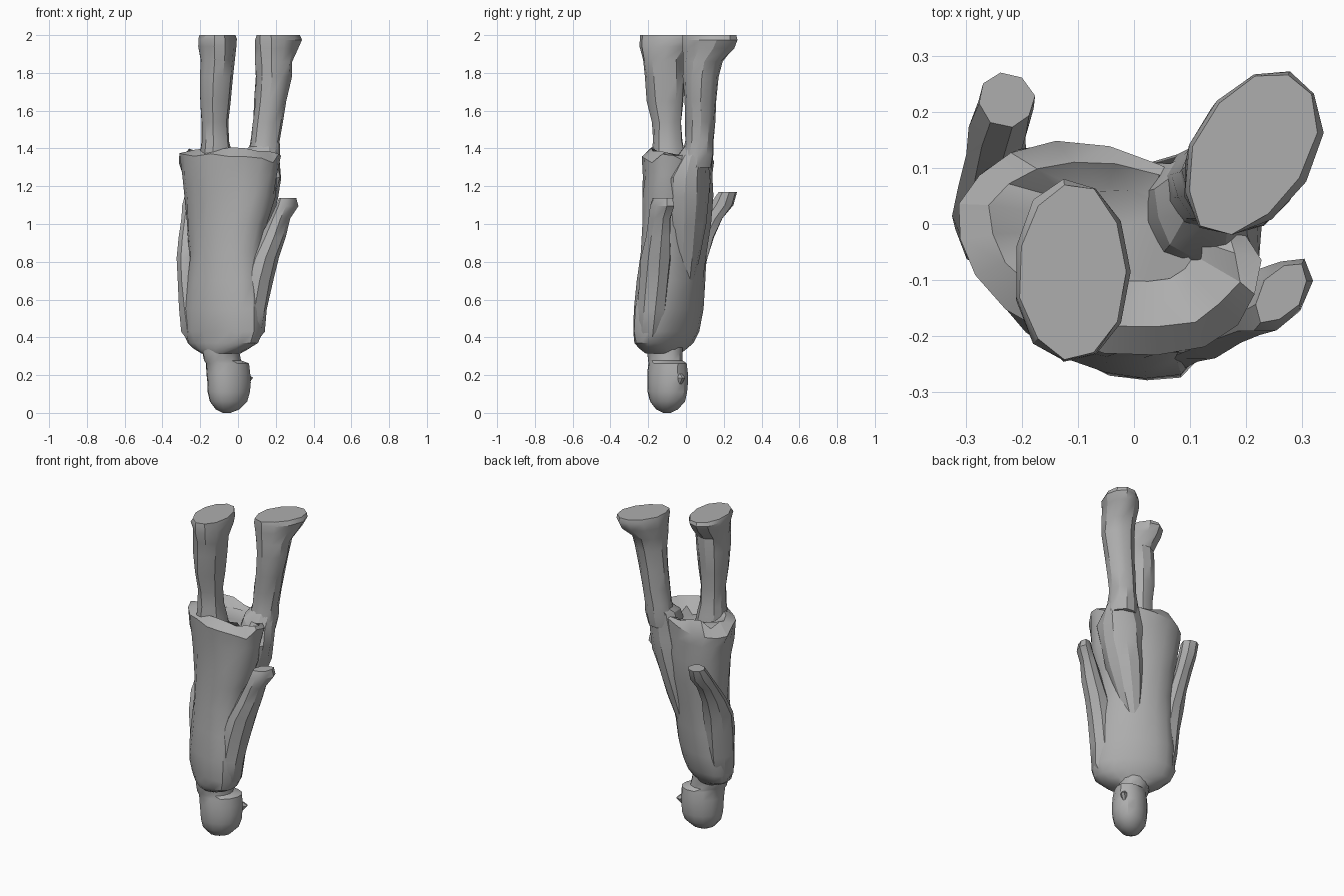
import bpy, bmesh, math, random

random.seed(4)
grey = bpy.data.materials.new("dark_grey")
grey.diffuse_color = (0.42, 0.42, 0.42, 1)


def loft(name, rings, sides=12, jitter=0.0, ragged=(), angle=32):
    """Skin elliptical rings (x, y, z, half_a, half_b, turn in degrees)."""
    bm = bmesh.new()
    loops = []
    for i, (x, y, z, a, b, turn) in enumerate(rings):
        t = math.radians(turn)
        loop = []
        for k in range(sides):
            p = 2 * math.pi * k / sides
            j = 1 + random.uniform(-jitter, jitter)
            u, v = a * j * math.cos(p), b * j * math.sin(p)
            dz = random.uniform(-0.03, 0.03) if i in ragged else 0
            loop.append(bm.verts.new((x + u * math.cos(t) - v * math.sin(t),
                                      y + u * math.sin(t) + v * math.cos(t), z + dz)))
        loops.append(loop)
    for lo, hi in zip(loops, loops[1:]):
        for k in range(sides):
            n = (k + 1) % sides
            bm.faces.new((lo[k], lo[n], hi[n], hi[k]))
    bm.faces.new(loops[0][::-1])
    bm.faces.new(loops[-1])
    bmesh.ops.recalc_face_normals(bm, faces=bm.faces)
    me = bpy.data.meshes.new(name)
    bm.to_mesh(me)
    bm.free()
    me.materials.append(grey)
    ob = bpy.data.objects.new(name, me)
    bpy.context.collection.objects.link(ob)
    bpy.ops.object.select_all(action='DESELECT')
    ob.select_set(True)
    bpy.context.view_layer.objects.active = ob
    bpy.ops.object.shade_smooth_by_angle(angle=math.radians(angle))
    return ob


T = -35  # the figure is turned: shoulders run from (-x, +y) to (+x, -y)
H = -55  # the head is turned a little further

# Head, upside down, with the crown on the ground
loft("head", [
    (-0.060, -0.100, 0.000, 0.020, 0.020, H),
    (-0.055, -0.100, 0.018, 0.055, 0.065, H),
    (-0.050, -0.098, 0.060, 0.088, 0.105, H),
    (-0.048, -0.097, 0.110, 0.099, 0.120, H),
    (-0.048, -0.097, 0.160, 0.100, 0.124, H),
    (-0.050, -0.097, 0.210, 0.098, 0.126, H),
    (-0.055, -0.098, 0.262, 0.090, 0.126, H),
    (-0.082, -0.110, 0.278, 0.086, 0.106, H),
    (-0.090, -0.112, 0.320, 0.090, 0.104, H),
    (-0.090, -0.115, 0.370, 0.100, 0.100, H)], 14, 0.015)

# Nose
loft("nose", [
    (0.040, -0.035, 0.150, 0.012, 0.012, H),
    (0.055, -0.025, 0.185, 0.020, 0.026, H),
    (0.045, -0.032, 0.205, 0.014, 0.014, H)], 6)

# Coat: shoulders, waist, flared ragged hem folding inward
loft("coat", [
    (-0.090, -0.120, 0.315, 0.110, 0.085, T),
    (-0.085, -0.122, 0.340, 0.165, 0.100, T),
    (-0.080, -0.115, 0.370, 0.220, 0.112, T),
    (-0.078, -0.105, 0.430, 0.240, 0.132, T),
    (-0.073, -0.095, 0.550, 0.238, 0.150, T),
    (-0.066, -0.080, 0.700, 0.225, 0.150, T),
    (-0.062, -0.065, 0.850, 0.218, 0.152, T),
    (-0.055, -0.050, 1.000, 0.230, 0.160, -31),
    (-0.045, -0.045, 1.150, 0.255, 0.168, -25),
    (-0.045, -0.045, 1.260, 0.268, 0.172, -20),
    (-0.048, -0.045, 1.345, 0.280, 0.178, -17),
    (-0.035, -0.035, 1.380, 0.230, 0.140, -17),
    (-0.010, -0.020, 1.340, 0.120, 0.080, -17)], 18, 0.03, (10, 11, 12))

# Front of the coat hanging over the right hip and blending into the leg
loft("coat_flap", [
    (-0.005, -0.020, 0.700, 0.050, 0.070, T),
    (0.030, -0.010, 0.850, 0.085, 0.085, T),
    (0.065, 0.000, 1.000, 0.110, 0.100, T),
    (0.095, 0.005, 1.130, 0.125, 0.105, T),
    (0.115, 0.010, 1.250, 0.125, 0.108, T),
    (0.128, 0.030, 1.360, 0.095, 0.090, T),
    (0.140, 0.065, 1.420, 0.070, 0.070, T)], 11, 0.07, (3, 4, 5), 25)

# Arms with wide sleeves and blunt hands
loft("right_arm", [
    (0.050, -0.190, 0.365, 0.040, 0.045, T),
    (0.065, -0.190, 0.430, 0.072, 0.075, T),
    (0.080, -0.180, 0.550, 0.074, 0.085, T),
    (0.108, -0.168, 0.700, 0.074, 0.090, T),
    (0.140, -0.160, 0.820, 0.070, 0.086, T),
    (0.185, -0.148, 0.930, 0.062, 0.075, T),
    (0.223, -0.138, 1.030, 0.050, 0.066, T),
    (0.258, -0.128, 1.095, 0.047, 0.076, T),
    (0.264, -0.122, 1.138, 0.036, 0.062, T)], 8, 0.07)
loft("left_arm", [
    (-0.215, -0.035, 0.365, 0.040, 0.045, T),
    (-0.226, -0.025, 0.430, 0.070, 0.075, T),
    (-0.238, -0.005, 0.550, 0.070, 0.085, T),
    (-0.244, 0.015, 0.700, 0.068, 0.090, T),
    (-0.250, 0.040, 0.820, 0.062, 0.086, T),
    (-0.252, 0.085, 0.930, 0.055, 0.072, T),
    (-0.248, 0.140, 1.030, 0.050, 0.062, T),
    (-0.236, 0.190, 1.100, 0.054, 0.066, T),
    (-0.228, 0.222, 1.170, 0.052, 0.048, T)], 8, 0.07)

# Legs rising out of the coat, ending in flat soles
loft("left_leg", [
    (-0.110, -0.085, 1.300, 0.090, 0.095, 0),
    (-0.120, -0.095, 1.380, 0.085, 0.090, 0),
    (-0.120, -0.097, 1.440, 0.074, 0.080, 0),
    (-0.122, -0.100, 1.540, 0.074, 0.078, 0),
    (-0.122, -0.107, 1.650, 0.084, 0.098, 0),
    (-0.117, -0.110, 1.780, 0.090, 0.108, 0),
    (-0.110, -0.116, 1.870, 0.094, 0.116, 0),
    (-0.111, -0.092, 1.940, 0.100, 0.150, 0),
    (-0.111, -0.085, 1.980, 0.102, 0.164, 0),
    (-0.111, -0.085, 2.000, 0.094, 0.160, 0)], 11, 0.045)
loft("right_leg", [
    (0.130, 0.050, 1.300, 0.085, 0.085, -30),
    (0.138, 0.062, 1.370, 0.085, 0.082, -30),
    (0.142, 0.070, 1.440, 0.077, 0.076, -30),
    (0.156, 0.075, 1.540, 0.079, 0.080, -30),
    (0.172, 0.075, 1.650, 0.088, 0.084, -30),
    (0.188, 0.080, 1.780, 0.096, 0.094, -30),
    (0.190, 0.088, 1.860, 0.098, 0.108, -30),
    (0.206, 0.120, 1.930, 0.103, 0.145, -30),
    (0.213, 0.130, 1.975, 0.106, 0.163, -30),
    (0.212, 0.130, 2.000, 0.098, 0.158, -30)], 11, 0.045)
